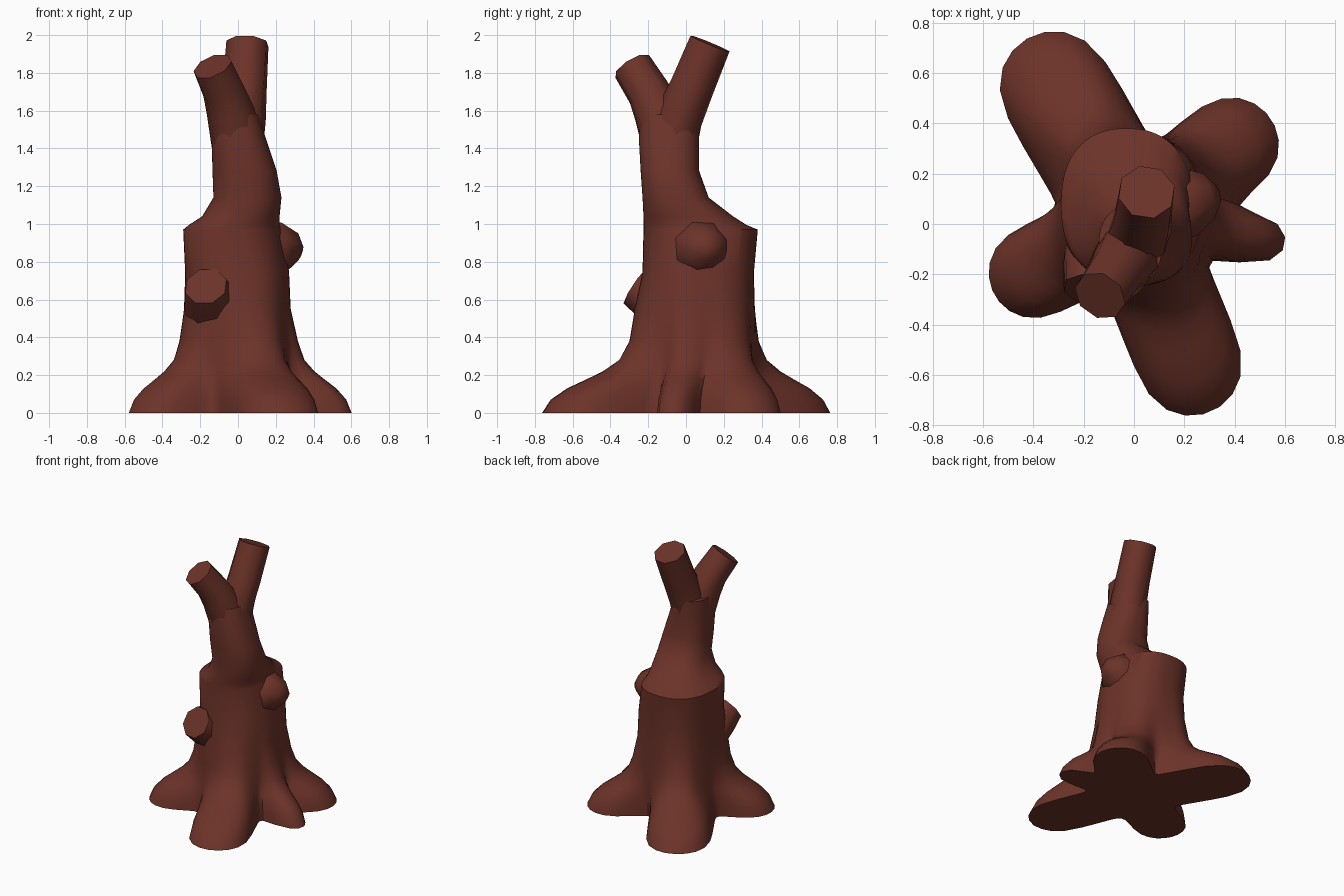
import bpy, bmesh, math
from mathutils import Vector

cube = bpy.data.objects.get("Cube")
if cube:
    bpy.data.objects.remove(cube, do_unlink=True)

# Bark material
BARK = (0.15, 0.033, 0.022, 1)
bark = bpy.data.materials.new("reddish_brown_bark")
bark.use_nodes = True
bark.diffuse_color = BARK
shader = bark.node_tree.nodes["Principled BSDF"]
shader.inputs["Base Color"].default_value = BARK
shader.inputs["Roughness"].default_value = 0.9


def loft(name, rings, sharp_angle):
    """Skin a list of closed rings and cap both ends."""
    bm = bmesh.new()
    loops = [[bm.verts.new(point) for point in ring] for ring in rings]
    count = len(loops[0])
    for lower, upper in zip(loops, loops[1:]):
        for i in range(count):
            j = (i + 1) % count
            bm.faces.new((lower[i], lower[j], upper[j], upper[i]))
    bm.faces.new(loops[0][::-1])
    bm.faces.new(loops[-1])
    bmesh.ops.recalc_face_normals(bm, faces=bm.faces)
    mesh = bpy.data.meshes.new(name)
    bm.to_mesh(mesh)
    bm.free()
    mesh.materials.append(bark)
    obj = bpy.data.objects.new(name, mesh)
    bpy.context.collection.objects.link(obj)
    bpy.ops.object.select_all(action="DESELECT")
    obj.select_set(True)
    bpy.context.view_layer.objects.active = obj
    bpy.ops.object.shade_smooth_by_angle(angle=math.radians(sharp_angle))
    return obj


def tube(name, path, sides=8):
    """Round limb along a path of (x, y, z, radius)."""
    centres = [Vector(p[:3]) for p in path]
    rings = []
    for i, centre in enumerate(centres):
        before = centres[max(i - 1, 0)]
        after = centres[min(i + 1, len(centres) - 1)]
        turn = (after - before).to_track_quat("Z", "Y")
        ring = []
        for k in range(sides):
            a = math.tau * (k + 0.5) / sides
            ring.append(centre + turn @ Vector((math.cos(a), math.sin(a), 0)) * path[i][3])
        rings.append(ring)
    return loft(name, rings, 50)


# Roots: direction in degrees, reach, half width
ROOTS = [(120, 0.855, 0.225), (-68, 0.81, 0.21), (206, 0.625, 0.185),
         (39, 0.69, 0.195), (-7, 0.61, 0.1)]
SEGMENTS = 72
ANGLES = [math.tau * i / SEGMENTS for i in range(SEGMENTS)]


def root_reach(angle):
    """Distance from the axis to the outline of the round-ended roots."""
    best = 0.32
    for heading, reach, width in ROOTS:
        delta = angle - math.radians(heading)
        along, across = math.cos(delta), abs(math.sin(delta))
        if along <= 0:
            continue
        centre = reach - width
        side = width / max(across, 0.001)
        if side * along > centre:
            side = centre * along + math.sqrt(max(width ** 2 - (centre * across) ** 2, 0))
        best = max(best, side)
    return best


outline = [root_reach(a) for a in ANGLES]
outline = [(outline[i - 1] + 4 * r + outline[(i + 1) % SEGMENTS]) / 6
           for i, r in enumerate(outline)]

# Trunk sections: height, x range, y range, amount of root flare
SECTIONS = [
    (0, -0.29, 0.29, -0.26, 0.36, 1),
    (0.07, -0.29, 0.29, -0.26, 0.36, 0.91),
    (0.13, -0.29, 0.29, -0.26, 0.36, 0.74),
    (0.18, -0.29, 0.29, -0.26, 0.36, 0.53),
    (0.22, -0.29, 0.29, -0.26, 0.36, 0.37),
    (0.28, -0.29, 0.29, -0.26, 0.36, 0.2),
    (0.38, -0.29, 0.29, -0.26, 0.36, 0.09),
    (0.55, -0.28, 0.27, -0.26, 0.36, 0.03),
    (0.75, -0.28, 0.27, -0.23, 0.36, 0),
    (0.97, -0.29, 0.23, -0.225, 0.38, 0),
    (0.995, -0.26, 0.22, -0.225, 0.32, 0),
    (1.04, -0.19, 0.22, -0.225, 0.25, 0),
    (1.14, -0.13, 0.23, -0.23, 0.12, 0),
    (1.28, -0.135, 0.205, -0.24, 0.07, 0),
    (1.46, -0.14, 0.145, -0.25, 0.07, 0),
    (1.58, -0.14, 0.11, -0.24, 0.07, 0),
]


def squarish(value):
    return math.copysign(abs(value) ** 0.85, value)


rings = []
for z, x0, x1, y0, y1, flare in SECTIONS:
    ring = []
    for a, reach in zip(ANGLES, outline):
        c, s = math.cos(a), math.sin(a)
        core = Vector(((x0 + x1) / 2 + (x1 - x0) / 2 * squarish(c),
                       (y0 + y1) / 2 + (y1 - y0) / 2 * squarish(s), z))
        ring.append(core.lerp(Vector((reach * c, reach * s, z)), flare))
    rings.append(ring)
loft("trunk_and_roots", rings, 50)

# Forked sawn branches
tube("back_branch", [(0, -0.08, 1.38, 0.13), (0.02, -0.04, 1.56, 0.128),
                     (0.035, 0.03, 1.72, 0.12), (0.05, 0.127, 1.955, 0.115)])
tube("front_branch", [(0, -0.09, 1.4, 0.14), (-0.04, -0.15, 1.6, 0.13),
                      (-0.075, -0.2, 1.7, 0.115), (-0.135, -0.285, 1.835, 0.108)])

# Stubby knots on the trunk
tube("front_knot", [(-0.12, 0, 0.48, 0.15), (-0.15, -0.16, 0.6, 0.14),
                    (-0.17, -0.265, 0.67, 0.115)])
tube("side_knot", [(0.05, 0.05, 0.85, 0.17), (0.22, 0.09, 0.87, 0.15),
                   (0.29, 0.11, 0.86, 0.1), (0.33, 0.12, 0.845, 0.04)])
